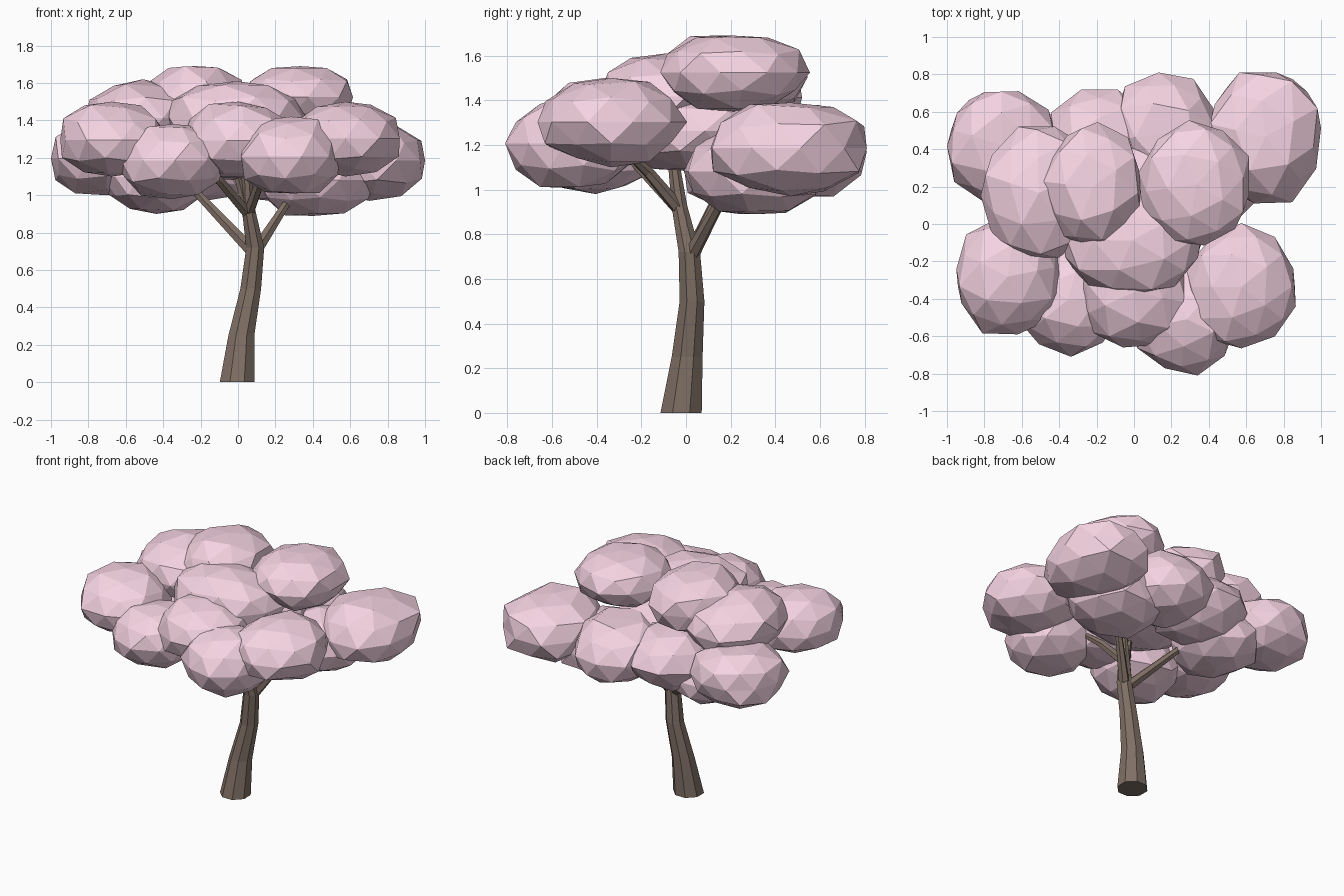
import bpy, bmesh, math, random
from mathutils import Vector

if "Cube" in bpy.data.objects:
    bpy.data.objects.remove(bpy.data.objects["Cube"])

random.seed(11)


def material(name, color):
    m = bpy.data.materials.new(name)
    m.diffuse_color = (*color, 1)
    m.use_nodes = True
    m.node_tree.nodes["Principled BSDF"].inputs["Base Color"].default_value = m.diffuse_color
    return m


blossom = material("blossom", (0.92, 0.655, 0.765))
bark = material("bark", (0.215, 0.16, 0.13))


def add_object(name, bm, mat):
    bmesh.ops.recalc_face_normals(bm, faces=bm.faces)
    me = bpy.data.meshes.new(name)
    bm.to_mesh(me)
    bm.free()
    me.materials.append(mat)
    ob = bpy.data.objects.new(name, me)
    bpy.context.collection.objects.link(ob)
    return ob


def blob(name, center, half):
    """Faceted, slightly uneven leaf clump fitted to a box, extremes flattened."""
    bm = bmesh.new()
    bmesh.ops.create_icosphere(bm, subdivisions=2, radius=1)
    turn = random.uniform(0, math.tau)
    c, s = math.cos(turn), math.sin(turn)
    for v in bm.verts:
        x, y, z = v.co * random.uniform(0.92, 1.05)
        v.co = (c * x - s * y, s * x + c * y, z)
    for i, over in enumerate((1.02, 1.02, 1.06)):
        lo = min(v.co[i] for v in bm.verts)
        hi = max(v.co[i] for v in bm.verts)
        for v in bm.verts:
            t = over * (2 * (v.co[i] - lo) / (hi - lo) - 1)
            v.co[i] = center[i] + half[i] * max(-1, min(1, t))
    add_object(name, bm, blossom)


def limb(name, path, sides, level=False):
    """Tapered tube through (x, y, z, radius) points."""
    bm = bmesh.new()
    pts = [Vector(p[:3]) for p in path]
    rings = []
    for i, p in enumerate(pts):
        d = pts[min(i + 1, len(pts) - 1)] - pts[max(i - 1, 0)]
        d = Vector((0, 0, 1)) if level else d.normalized()
        u = Vector((0, 1, 0)).cross(d).normalized()
        w = d.cross(u)
        r = path[i][3]
        ring = []
        for k in range(sides):
            a = math.tau * (k + 0.5) / sides
            ring.append(bm.verts.new(p + r * (math.cos(a) * u + math.sin(a) * w)))
        rings.append(ring)
    for a, b in zip(rings, rings[1:]):
        for k in range(sides):
            n = (k + 1) % sides
            bm.faces.new((a[k], a[n], b[n], b[k]))
    bm.faces.new(rings[0])
    bm.faces.new(rings[-1])
    add_object(name, bm, bark)


# Trunk
limb("trunk", [(-0.005, -0.022, 0, 0.1), (0.018, 0.005, 0.25, 0.075),
               (0.068, 0.027, 0.5, 0.06), (0.092, 0.015, 0.72, 0.052),
               (0.055, -0.03, 0.93, 0.038), (0.045, -0.055, 1.12, 0.028)], 8, True)

# Branches
limb("branch_right", [(0.095, 0.02, 0.70, 0.036), (0.25, 0.15, 0.94, 0.024),
                      (0.34, 0.23, 1.08, 0.015)], 6)
limb("branch_left", [(0.075, 0.02, 0.70, 0.036), (-0.19, 0.15, 0.98, 0.025),
                     (-0.30, 0.24, 1.10, 0.015)], 6)
limb("branch_front_left", [(0.055, -0.02, 0.90, 0.032), (-0.10, -0.19, 1.08, 0.026),
                           (-0.22, -0.30, 1.20, 0.015)], 6)
limb("branch_front_right", [(0.055, -0.02, 0.90, 0.032), (0.12, -0.17, 1.08, 0.026),
                            (0.22, -0.30, 1.20, 0.015)], 6)
limb("branch_upper", [(0.05, -0.03, 0.90, 0.028), (0.0, -0.05, 1.10, 0.022),
                      (-0.03, 0.02, 1.25, 0.015)], 6)

# Canopy clumps: name, centre, half size
clumps = [
    ("back_left", (-0.70, 0.41, 1.19), (0.30, 0.30, 0.19)),
    ("back_right", (0.69, 0.46, 1.18), (0.31, 0.35, 0.21)),
    ("back_middle_left", (-0.17, 0.42, 1.17), (0.29, 0.30, 0.20)),
    ("back_middle_right", (0.18, 0.50, 1.17), (0.29, 0.31, 0.20)),
    ("low_left", (-0.44, 0.29, 1.09), (0.29, 0.30, 0.19)),
    ("low_right", (0.42, 0.30, 1.09), (0.31, 0.31, 0.20)),
    ("front_left", (-0.66, -0.28, 1.30), (0.29, 0.31, 0.20)),
    ("front_right", (0.57, -0.33, 1.30), (0.295, 0.335, 0.20)),
    ("front_low_left", (-0.36, -0.42, 1.18), (0.29, 0.29, 0.20)),
    ("front_low_right", (0.28, -0.51, 1.215), (0.265, 0.30, 0.205)),
    ("front_middle", (0.0, -0.37, 1.30), (0.30, 0.29, 0.20)),
    ("middle", (0.0, 0.06, 1.26), (0.42, 0.36, 0.18)),
    ("upper_left", (-0.52, 0.17, 1.42), (0.30, 0.35, 0.20)),
    ("upper_front", (0.0, -0.09, 1.42), (0.37, 0.30, 0.19)),
    ("top_left", (-0.23, 0.21, 1.50), (0.265, 0.335, 0.19)),
    ("top_right", (0.32, 0.22, 1.52), (0.295, 0.335, 0.17)),
]
for name, center, half in clumps:
    blob("canopy_" + name, center, half)
